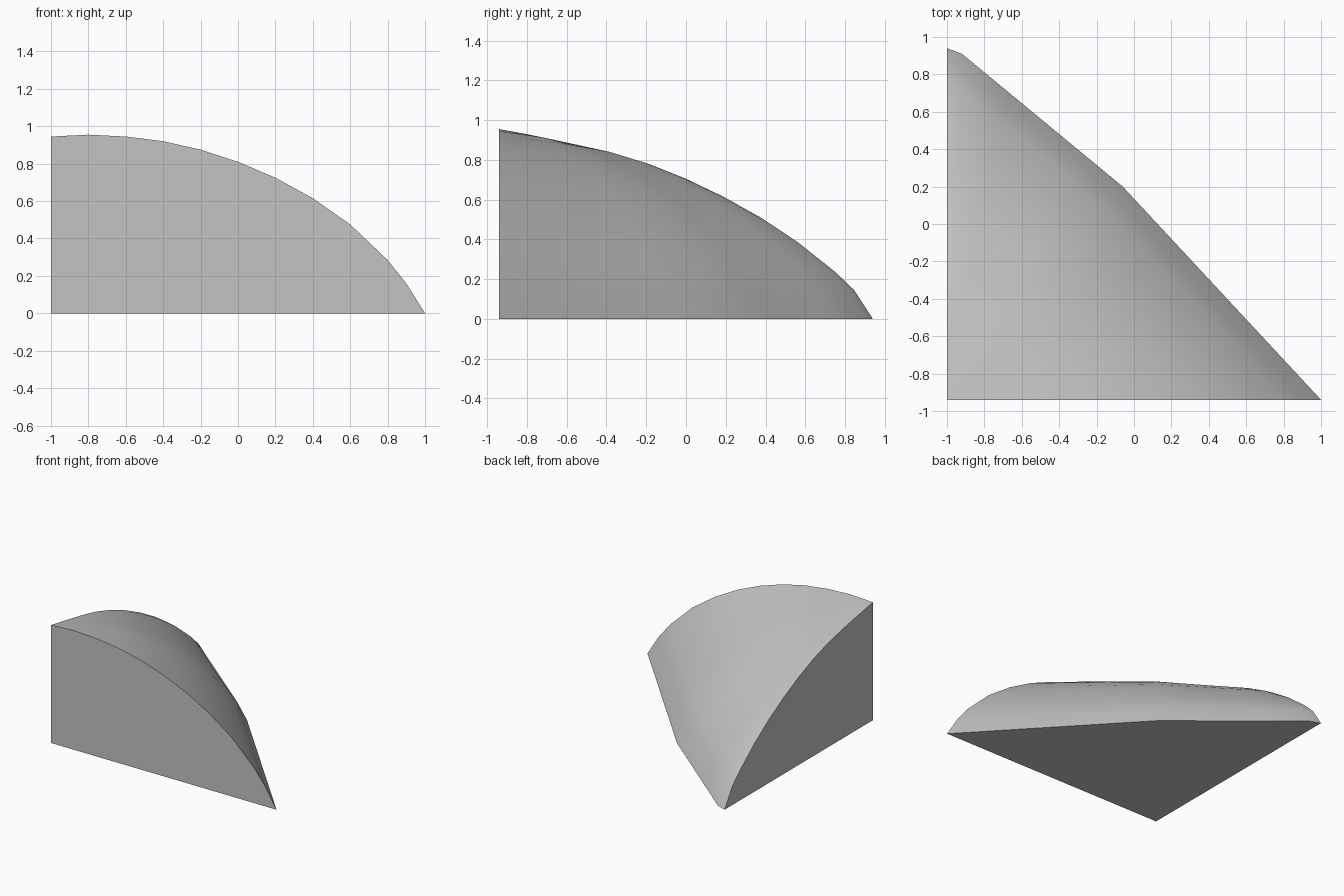
import bpy, bmesh, math
from mathutils import Vector

cube = bpy.data.objects.get("Cube")
if cube:
    bpy.data.objects.remove(cube, do_unlink=True)

# One flat grey for the whole solid
grey = bpy.data.materials.new("light_grey")
grey.use_nodes = True
grey.diffuse_color = (0.55, 0.55, 0.55, 1)
grey.node_tree.nodes["Principled BSDF"].inputs["Base Color"].default_value = (0.55, 0.55, 0.55, 1)

# Heights of the front and side arcs, from the tall corner out to the base
STEPS = [0, .1, .2, .3, .4, .5, .6, .7, .8, .9, .95, 1]
FRONT_Z = [.945, .955, .945, .92, .875, .81, .725, .615, .475, .285, .16, 0]
SIDE_Z = [.945, .913, .878, .837, .78, .705, .615, .51, .385, .235, .145, 0]

# Base corners on the long side, each with its blend from front arc to side arc
CORNER = Vector((-1, -.94))
RIBS = [((1, -.94), 0), ((-.06, .2), .5), ((-.92, .91), .96), ((-1, .94), 1)]
SPLITS = [4, 4, 1]

# Subdivide the base edge so that the ribs fan out evenly
ribs = []
for (a, wa), (b, wb), n in zip(RIBS, RIBS[1:], SPLITS):
    ribs += [(Vector(a).lerp(Vector(b), i / n), wa + (wb - wa) * i / n) for i in range(n)]
ribs.append((Vector(RIBS[-1][0]), 1))

bm = bmesh.new()
peak = bm.verts.new((*CORNER, FRONT_Z[0]))
foot = bm.verts.new((*CORNER, 0))
grid = []
for end, w in ribs:
    rib = [peak]
    for t, zf, zs in list(zip(STEPS, FRONT_Z, SIDE_Z))[1:]:
        p = CORNER.lerp(end, t)
        rib.append(bm.verts.new((p.x, p.y, zf + (zs - zf) * w)))
    grid.append(rib)

# Curved roof
for a, b in zip(grid, grid[1:]):
    bm.faces.new((peak, a[1], b[1]))
    for i in range(1, len(STEPS) - 1):
        bm.faces.new((a[i], a[i + 1], b[i + 1], b[i]))

# Flat front, flat side and flat base
bm.faces.new([foot] + grid[0][::-1])
bm.faces.new([foot] + grid[-1])
bm.faces.new([foot] + [rib[-1] for rib in grid])
bmesh.ops.recalc_face_normals(bm, faces=bm.faces)

mesh = bpy.data.meshes.new("curved_wedge")
bm.to_mesh(mesh)
bm.free()
mesh.materials.append(grey)
wedge = bpy.data.objects.new("curved_wedge", mesh)
bpy.context.collection.objects.link(wedge)

bpy.ops.object.select_all(action="DESELECT")
wedge.select_set(True)
bpy.context.view_layer.objects.active = wedge
bpy.ops.object.shade_smooth_by_angle(angle=math.radians(35))
